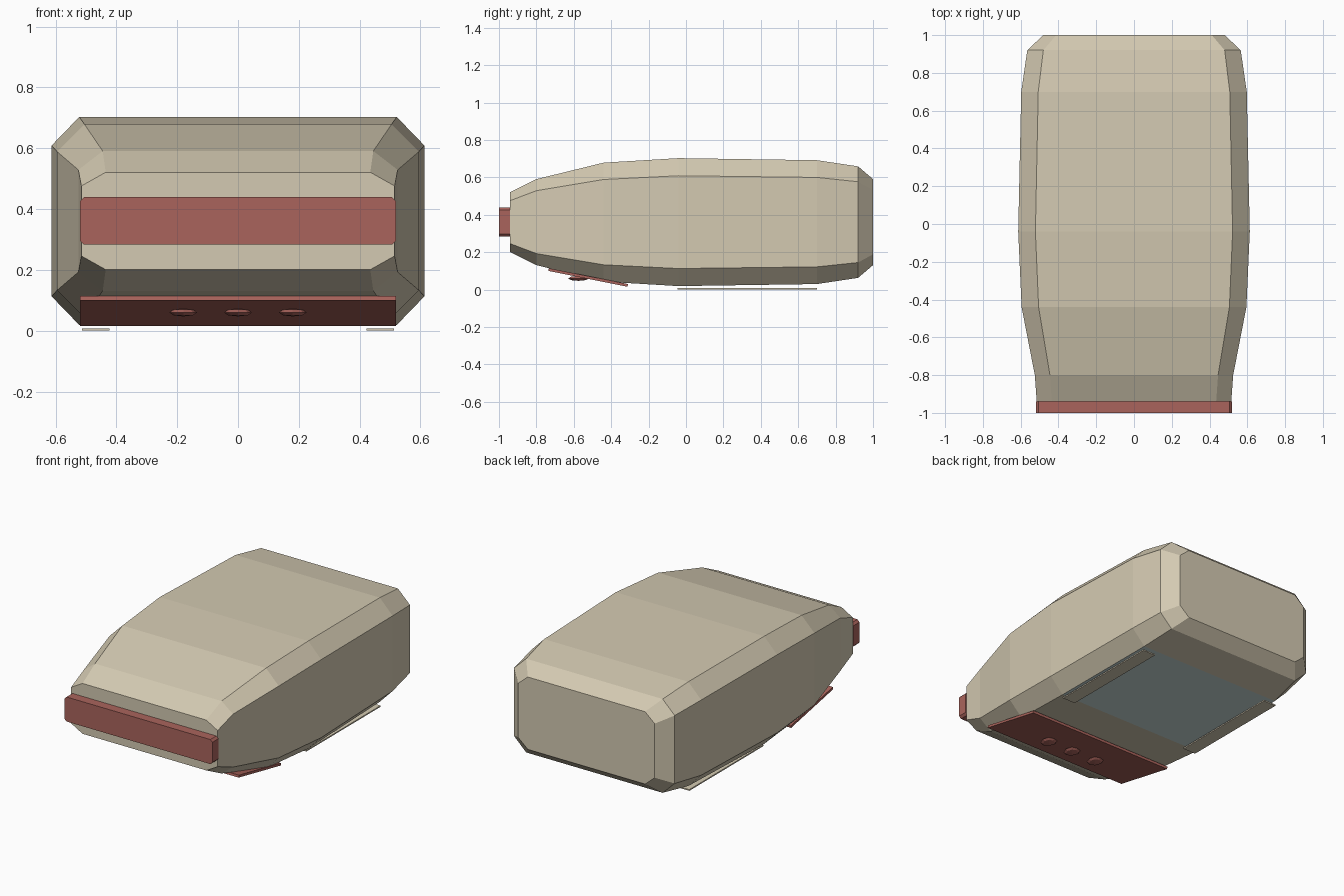
import bpy, bmesh, math
from mathutils import Matrix

cube = bpy.data.objects.get("Cube")
if cube:
    bpy.data.objects.remove(cube, do_unlink=True)


def make_material(name, srgb):
    rgb = [((c / 255 + 0.055) / 1.055) ** 2.4 for c in srgb]
    mat = bpy.data.materials.new(name)
    mat.use_nodes = True
    mat.diffuse_color = (*rgb, 1)
    mat.node_tree.nodes["Principled BSDF"].inputs["Base Color"].default_value = (*rgb, 1)
    return mat


BEIGE = make_material("warm_beige", (212, 202, 178))
RED = make_material("brick_red", (170, 100, 92))
GLASS = make_material("pale_blue_grey", (200, 217, 216))


def finish(name, bm, *mats):
    bmesh.ops.recalc_face_normals(bm, faces=bm.faces[:])
    mesh = bpy.data.meshes.new(name)
    bm.to_mesh(mesh)
    bm.free()
    for mat in mats:
        mesh.materials.append(mat)
    obj = bpy.data.objects.new(name, mesh)
    bpy.context.collection.objects.link(obj)
    return obj


def octagon(bm, y, w, wi, h, hi, zc):
    """Ring of a chamfered rectangle facing along y."""
    pts = [(w, hi), (wi, h), (-wi, h), (-w, hi), (-w, -hi), (-wi, -h), (wi, -h), (w, -hi)]
    return [bm.verts.new((x, y, zc + z)) for x, z in pts]


def loft(bm, rings):
    for a, b in zip(rings, rings[1:]):
        for i in range(len(a)):
            j = (i + 1) % len(a)
            bm.faces.new((a[i], a[j], b[j], b[i]))
    bm.faces.new(rings[0])
    bm.faces.new(rings[-1])


def box(name, size, centre, mat, tilt=0):
    bm = bmesh.new()
    place = Matrix.Translation(centre) @ Matrix.Rotation(tilt, 4, 'X') @ Matrix.Diagonal((*size, 1))
    bmesh.ops.create_cube(bm, size=1, matrix=place)
    return finish(name, bm, mat)


# Body: y, half width, flat half width, half height, flat half height
sections = [
    (-0.94, 0.515, 0.435, 0.16, 0.115),
    (-0.80, 0.525, 0.445, 0.23, 0.168),
    (-0.44, 0.595, 0.505, 0.318, 0.228),
    (-0.04, 0.613, 0.522, 0.342, 0.248),
    (0.70, 0.597, 0.507, 0.331, 0.239),
    (0.92, 0.565, 0.48, 0.298, 0.216),
    (1.00, 0.48, 0.412, 0.23, 0.172),
]
bm = bmesh.new()
loft(bm, [octagon(bm, *s, 0.361) for s in sections])
bm.normal_update()
# Underside panel between the runners
for f in bm.faces:
    c = f.calc_center_median()
    if c.z < 0.04 and 0 < c.y < 0.7:
        f.material_index = 1
finish("body", bm, BEIGE, GLASS)

# Front bumper bar with clipped corners
bm = bmesh.new()
loft(bm, [octagon(bm, y, 0.52, 0.506, 0.078, 0.064, 0.361) for y in (-1.0, -0.94)])
finish("front_bar", bm, RED)

# Sloping plate under the nose
tilt = -math.atan2(0.085, 0.425)
box("lower_plate", (1.04, 0.432, 0.015), (0, -0.523, 0.065), RED, tilt)

# Three flattened buttons on the plate
for name, x in (("right_button", -0.18), ("middle_button", 0), ("left_button", 0.18)):
    bm = bmesh.new()
    bmesh.ops.create_uvsphere(bm, u_segments=8, v_segments=4, radius=1)
    bmesh.ops.transform(bm, verts=bm.verts[:],
                        matrix=Matrix.Translation((x, -0.575, 0.06)) @ Matrix.Diagonal((0.046, 0.055, 0.013, 1)))
    finish(name, bm, RED)

# Thin runners beneath the body
for name, side in (("right_runner", -1), ("left_runner", 1)):
    box(name, (0.09, 0.745, 0.008), (side * 0.468, 0.327, 0.004), BEIGE)
